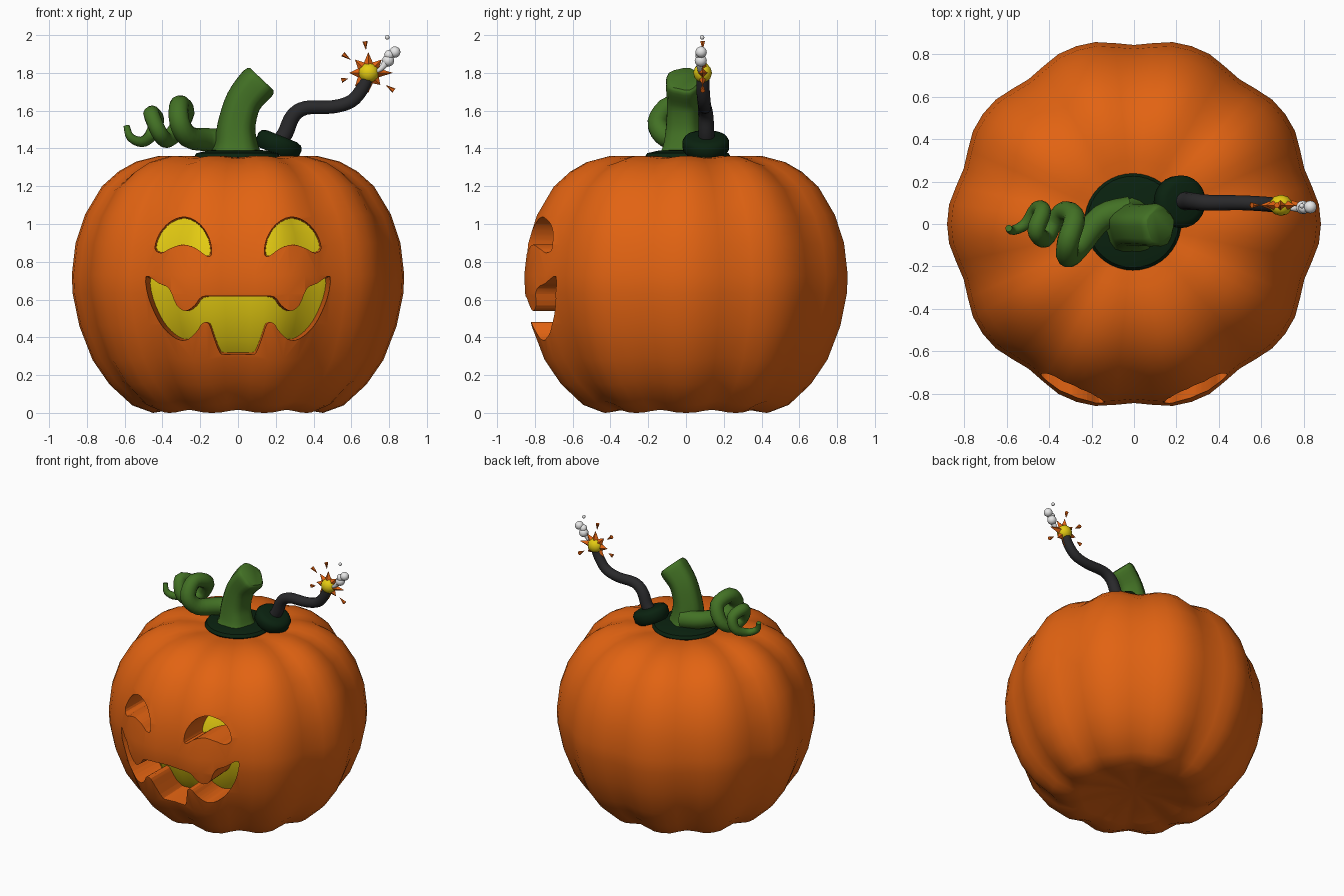
import bpy, bmesh, math
from mathutils import Vector, Matrix

cube = bpy.data.objects.get("Cube")
if cube:
    bpy.data.objects.remove(cube, do_unlink=True)


def material(name, rgb):
    m = bpy.data.materials.new(name)
    m.use_nodes = True
    m.diffuse_color = (*rgb, 1)
    m.node_tree.nodes["Principled BSDF"].inputs["Base Color"].default_value = (*rgb, 1)
    return m


ORANGE = material("pumpkin orange", (0.76, 0.125, 0.006))
YELLOW = material("glow yellow", (0.78, 0.6, 0.006))
GREEN = material("stem green", (0.055, 0.165, 0.018))
DARK = material("dark leaf green", (0.003, 0.016, 0.005))
CHARCOAL = material("fuse charcoal", (0.022, 0.022, 0.024))
WHITE = material("smoke white", (0.8, 0.8, 0.8))


def finish(bm, name, mat, angle=40):
    """Turn a bmesh into a shaded object."""
    bmesh.ops.remove_doubles(bm, verts=bm.verts, dist=0.0001)
    bmesh.ops.recalc_face_normals(bm, faces=bm.faces)
    mesh = bpy.data.meshes.new(name)
    bm.to_mesh(mesh)
    bm.free()
    mesh.materials.append(mat)
    ob = bpy.data.objects.new(name, mesh)
    bpy.context.collection.objects.link(ob)
    if angle:
        shade(ob, angle)
    return ob


def shade(ob, angle):
    bpy.ops.object.select_all(action="DESELECT")
    ob.select_set(True)
    bpy.context.view_layer.objects.active = ob
    bpy.ops.object.shade_smooth_by_angle(angle=math.radians(angle))


def spline(points, steps, closed=False):
    """Smooth curve through points of any dimension."""
    p = [Vector(q) for q in points]
    n = len(p)
    pick = (lambda i: p[i % n]) if closed else (lambda i: p[max(0, min(n - 1, i))])
    out = []
    for i in range(n if closed else n - 1):
        a, b, c, d = (pick(i + k) for k in (-1, 0, 1, 2))
        for s in range(steps):
            t = s / steps
            out.append(b + (c - a) * (t / 2) + (a * 2 - b * 5 + c * 4 - d) * (t * t / 2)
                       + (b * 3 - a - c * 3 + d) * (t ** 3 / 2))
    return out if closed else out + [p[-1]]


def skin(bm, rings, cap=False):
    """Bridge rings of coordinates with quads."""
    rows = [[bm.verts.new(co) for co in ring] for ring in rings]
    n = len(rows[0])
    for lo, hi in zip(rows, rows[1:]):
        for i in range(n):
            j = (i + 1) % n
            bm.faces.new((lo[i], lo[j], hi[j], hi[i]))
    if cap:
        bm.faces.new(rows[0][::-1])
        bm.faces.new(rows[-1])


def lathe(name, profile, mat, seg=60, depth=0.0, scale=1.0):
    """Revolve a profile, pressing soft grooves between ten lobes."""
    rings = []
    for r, z in profile:
        ring = []
        for i in range(seg):
            a = math.tau * i / seg
            groove = abs(math.cos(5 * (a - math.pi / 2))) ** 3
            f = scale * (1 - depth * groove * min(1, r / 0.6) ** 2)
            ring.append((r * f * math.cos(a), r * f * math.sin(a), z * f))
        rings.append(ring)
    bm = bmesh.new()
    skin(bm, rings)
    return finish(bm, name, mat)


def tube(name, path, mat, sides=12, steps=4, ribs=0.0):
    """Sweep a circle along x, y, z, radius points."""
    pts = spline(path, steps)
    cos = [Vector(p[:3]) for p in pts]
    side = Vector((0, 1, 0))
    rings = []
    for i, c in enumerate(cos):
        t = (cos[min(i + 1, len(cos) - 1)] - cos[max(i - 1, 0)]).normalized()
        side = (side - t * side.dot(t)).normalized()
        up = t.cross(side)
        ring = []
        for k in range(sides):
            a = math.tau * k / sides
            r = pts[i][3] * (1 + ribs * math.cos(5 * a))
            ring.append(c + side * (r * math.cos(a)) + up * (r * math.sin(a)))
        rings.append(ring)
    bm = bmesh.new()
    skin(bm, rings, cap=True)
    return finish(bm, name, mat, 50)


def carve(body, outline):
    """Cut a tapering hole with the given x, z outline into the front."""
    middle = sum(outline, Vector((0, 0))) / len(outline)
    rings = []
    for y, shrink in ((-1.0, 1.03), (-0.3, 0.88)):
        flat = [middle + (p - middle) * shrink for p in outline]
        rings.append([(q.x, y, q.y) for q in flat])
    bm = bmesh.new()
    skin(bm, rings, cap=True)
    bmesh.ops.triangulate(bm, faces=bm.faces)
    cutter = finish(bm, "face_cutter", ORANGE, 0)
    cutter.hide_render = True
    before = len(body.data.vertices)
    mod = body.modifiers.new("carving", "BOOLEAN")
    mod.object, mod.operation = cutter, "DIFFERENCE"
    # Keep the first solver that gives a whole, cut body
    for solver in ("EXACT", "MANIFOLD", "FLOAT"):
        mod.solver = solver
        graph = bpy.context.evaluated_depsgraph_get()
        mesh = bpy.data.meshes.new_from_object(body.evaluated_get(graph))
        after = len(mesh.vertices)
        if after != before and after > before * 0.7:
            body.data = mesh
            break
    body.modifiers.remove(mod)
    bpy.data.objects.remove(cutter, do_unlink=True)


# Pumpkin shell and glowing core
CENTRE = 0.68
profile = [(0, -.62), (.2, -.63), (.36, -.665), (.45, -.68), (.56, -.64), (.68, -.53),
           (.77, -.4), (.84, -.22), (.875, -.05), (.88, .05), (.86, .22), (.81, .37),
           (.72, .52), (.63, .6), (.54, .65), (.42, .68), (.3, .68), (.16, .66), (0, .64)]
body = lathe("pumpkin_body", profile, ORANGE, depth=0.042)
core = lathe("glowing_core", profile, YELLOW, depth=0.042, scale=0.76)
body.location.z = core.location.z = CENTRE

# Carved eyes and mouth
eye = [(.445, .87), (.42, .95), (.36, 1.015), (.28, 1.04), (.2, 1.0), (.15, .92),
       (.14, .84), (.165, .83), (.22, .87), (.29, .89), (.36, .87), (.41, .845)]
for s in (-1, 1):
    carve(body, spline([(s * x, z) for x, z in eye], 3, True))
half = [(.1, .62), (.19, .615), (.23, .57), (.28, .54), (.33, .57), (.37, .66), (.43, .69),
        (.505, .73), (.49, .61), (.43, .48), (.36, .405), (.29, .38), (.23, .42),
        (.19, .475), (.155, .47), (.13, .4), (.1, .32), (.07, .305)]
carve(body, spline(half + [(-x, z) for x, z in reversed(half)], 3, True))
shade(body, 40)

# Leafy crown and tilted fuse collar
crown = lathe("leaf_crown", [(0, -.06), (.2, -.05), (.228, -.01), (.215, .01), (.15, .025), (0, .03)],
              DARK, seg=40)
crown.location = (-0.005, 0.01, 1.365)
collar = lathe("fuse_collar", [(0, -.05), (.1, -.05), (.122, -.025), (.124, .02), (.112, .04),
                               (.085, .05), (0, .05)], DARK, seg=24)
collar.location = (0.215, 0.105, 1.418)
collar.rotation_euler.y = math.radians(22)

# Stem and curly tendril
tube("stem", [(-.01, -.01, 1.35, .15), (-.01, -.01, 1.41, .118), (-.008, -.01, 1.52, .1),
              (.03, -.01, 1.65, .095), (.105, -.01, 1.745, .1), (.125, -.01, 1.768, .085)],
     GREEN, sides=20, ribs=0.06)
tube("tendril", [(-.02, .06, 1.43, .07), (-.15, .03, 1.445, .062), (-.26, -.1, 1.46, .058),
                 (-.31, -.15, 1.54, .055), (-.31, -.08, 1.63, .052), (-.28, .03, 1.59, .05),
                 (-.33, .06, 1.49, .046), (-.38, 0, 1.445, .043), (-.42, -.07, 1.49, .042),
                 (-.46, -.03, 1.585, .042), (-.43, .06, 1.55, .04), (-.46, .07, 1.47, .034),
                 (-.51, 0, 1.435, .028), (-.57, -.03, 1.46, .022), (-.59, -.02, 1.52, .016)], GREEN)

# Fuse
tube("fuse", [(.2, .11, 1.41, .042), (.25, .108, 1.48, .042), (.29, .105, 1.57, .04),
              (.36, .1, 1.615, .037), (.5, .1, 1.62, .035), (.6, .095, 1.65, .035),
              (.66, .09, 1.72, .035), (.69, .09, 1.79, .033)], CHARCOAL)

# Spark star with a bright heart
heart = Vector((0.69, 0.088, 1.8))
bm = bmesh.new()
front, back = (bm.verts.new((0, y, 0)) for y in (-0.04, 0.04))
ring = []
for i, tip in enumerate((.13, .1, .11, .1, .1, .1, .105, .09)):
    for r, turn in ((tip, 0), (.06, .5)):
        a = math.tau * (i + turn) / 8
        ring.append(bm.verts.new((r * math.cos(a), 0, r * math.sin(a))))
for i, v in enumerate(ring):
    for apex in (front, back):
        bm.faces.new((ring[i - 1], v, apex))
star = finish(bm, "spark_star", ORANGE, 20)
star.location = heart


def ball(name, place, size, mat, level=3):
    bm = bmesh.new()
    bmesh.ops.create_icosphere(bm, subdivisions=level, radius=1,
                               matrix=Matrix.LocRotScale(Vector(place), None, Vector(size)))
    finish(bm, name, mat, 40)


ball("spark_heart", heart + Vector((.002, 0, 0)), (.056, .05, .054), YELLOW, 2)

# Flying sparks, pointing at the heart
for x, z, length in ((.675, 1.945, .045), (.575, 1.885, .05), (.565, 1.765, .035),
                     (.625, 1.7, .035), (.805, 1.72, .05)):
    place = Vector((x, heart.y, z))
    spin = (heart - place).to_track_quat("Z", "Y")
    bm = bmesh.new()
    bmesh.ops.create_cone(bm, cap_ends=True, segments=6, radius1=.014, radius2=.001, depth=length,
                          matrix=Matrix.LocRotScale(place, spin, None))
    finish(bm, "flying_spark", ORANGE, 30)

# Smoke puffs and their trail
for x, y, z, r in ((.83, .08, 1.91, .03), (.795, .078, 1.865, .032), (.79, .085, 1.988, .012),
                   (.8, .075, 1.895, .026)):
    ball("smoke_puff", (x, y, z), (r, r, r), WHITE)
tube("smoke_trail", [(.72, .075, 1.8, .008), (.76, .072, 1.825, .014), (.795, .075, 1.87, .024)], WHITE)
